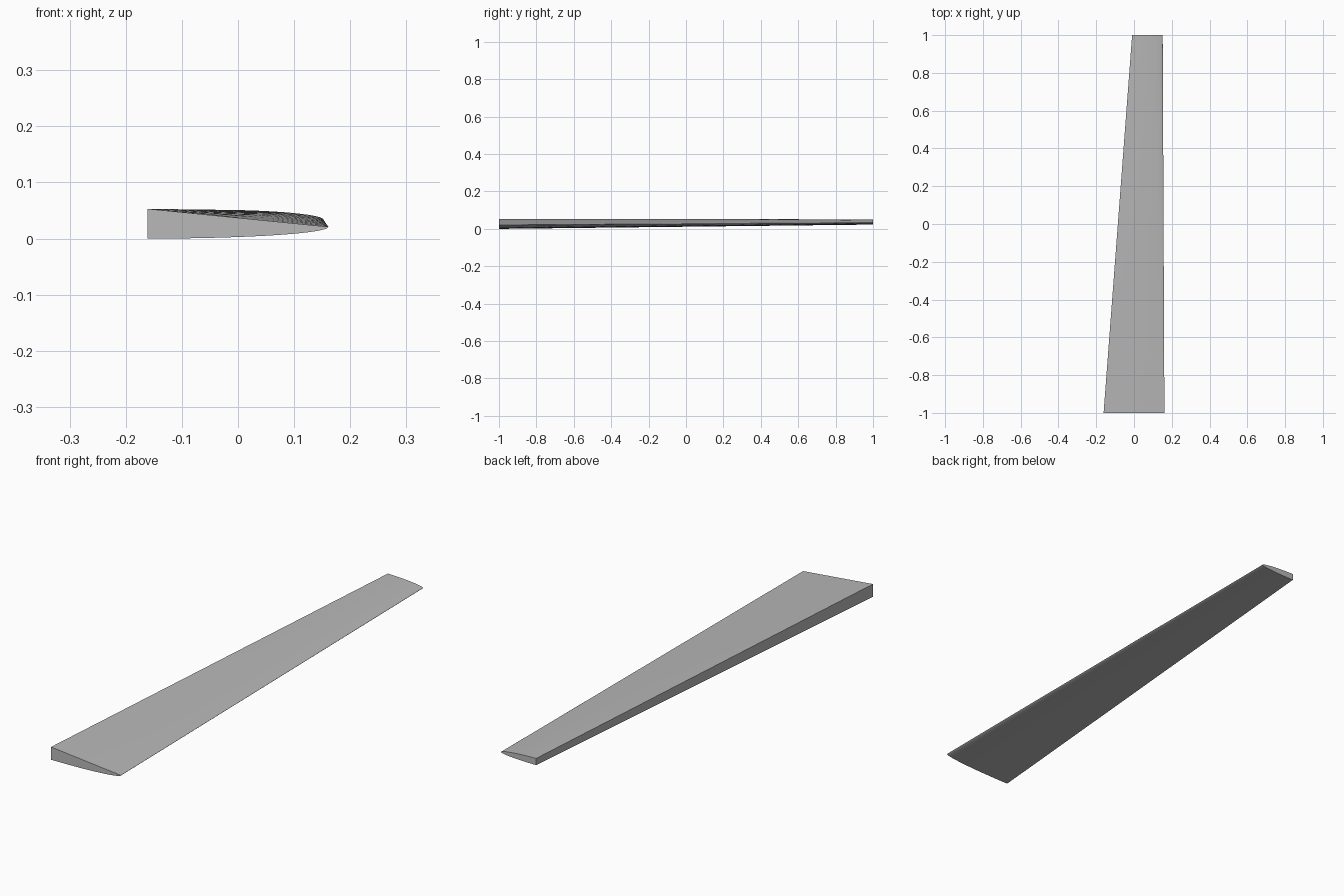
import bpy
import bmesh
from math import cos, sin, pi, radians

cube = bpy.data.objects.get("Cube")
if cube:
    bpy.data.objects.remove(cube)

# Single plain grey
grey = bpy.data.materials.new("plain grey")
grey.use_nodes = True
grey.diffuse_color = (0.48, 0.48, 0.48, 1)
grey.node_tree.nodes["Principled BSDF"].inputs["Base Color"].default_value = grey.diffuse_color

STEPS = 20       # points along each surface of the section
STATIONS = 12    # spanwise sections


def mix(a, b, t):
    return a + (b - a) * t


def section(t):
    """Outline at span fraction t: blunt back edge, rounded nose, flat top at the root."""
    back, nose = mix(-0.161, -0.01, t), mix(0.161, 0.152, t)
    low, mid, high = mix(0, 0.023, t), mix(0.021, 0.034, t), mix(0.053, 0.051, t)
    bulge = 0.85 * t
    top, bottom = [], []
    for i in range(STEPS + 1):
        a = pi / 2 * i / STEPS
        x = mix(back, nose, sin(a))
        arc, line = cos(a), 1 - sin(a)
        top.append((x, mix(mid, high, mix(line, arc, bulge))))
        bottom.append((x, mix(mid, low, arc)))
    return top + bottom[-2::-1]


# Loft the sections into a tapered blade
bm = bmesh.new()
rings = []
for s in range(STATIONS + 1):
    t = s / STATIONS
    rings.append([bm.verts.new((x, mix(-1, 1, t), z)) for x, z in section(t)])
count = len(rings[0])
for a, b in zip(rings, rings[1:]):
    for i in range(count):
        j = (i + 1) % count
        bm.faces.new((a[i], a[j], b[j], b[i]))

# End caps
bm.faces.new(rings[0])
bm.faces.new(rings[-1])
bmesh.ops.recalc_face_normals(bm, faces=bm.faces)

mesh = bpy.data.meshes.new("blade")
bm.to_mesh(mesh)
bm.free()
mesh.materials.append(grey)
blade = bpy.data.objects.new("blade", mesh)
bpy.context.collection.objects.link(blade)
bpy.ops.object.select_all(action='DESELECT')
blade.select_set(True)
bpy.context.view_layer.objects.active = blade
bpy.ops.object.shade_smooth_by_angle(angle=radians(30))
